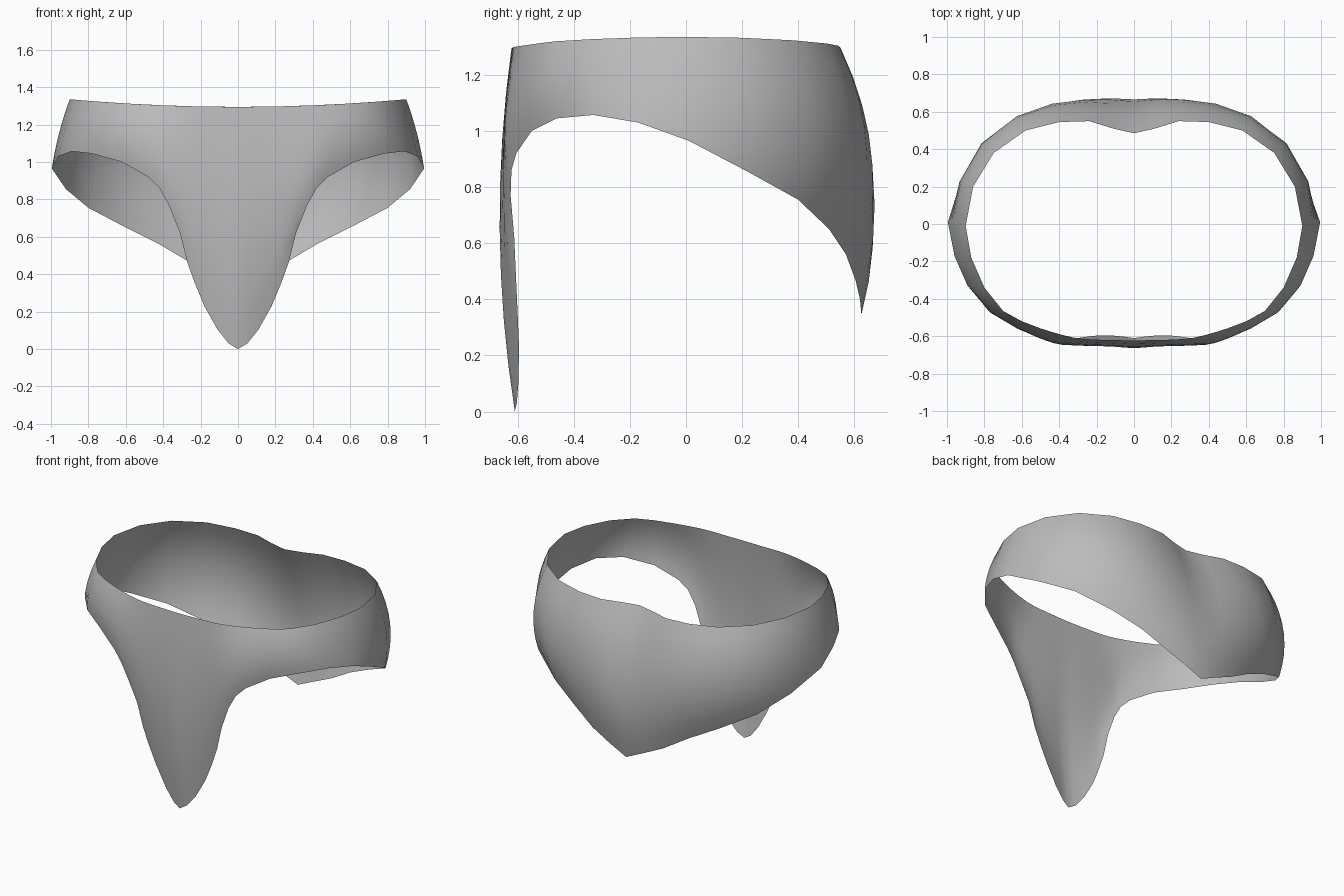
import bpy, bmesh
from mathutils import Vector

if "Cube" in bpy.data.objects:
    bpy.data.objects.remove(bpy.data.objects["Cube"])

# Hem (lower edge), right half, from the front tip round to the back point
HEM = [(0, -.61, 0), (.05, -.603, .03), (.11, -.597, .105), (.18, -.595, .23),
       (.23, -.6, .35), (.27, -.605, .46), (.31, -.612, .62), (.37, -.625, .77),
       (.42, -.622, .86), (.48, -.605, .92), (.62, -.55, 1.0), (.78, -.46, 1.045),
       (.89, -.33, 1.057), (.96, -.17, 1.03), (.995, .01, .965), (.92, .22, .855),
       (.8, .4, .755), (.6, .51, .65), (.42, .57, .56), (.26, .605, .465),
       (.12, .62, .40), (0, .625, .345)]
# Waist rim plan position and outward bulge of the cloth below it
RIM = [(0, -.622, .048), (.05, -.622, .048), (.11, -.62, .047), (.18, -.619, .046),
       (.23, -.617, .044), (.27, -.614, .042), (.32, -.608, .04), (.38, -.594, .036),
       (.43, -.58, .033), (.5, -.558, .03), (.6, -.52, .025), (.7, -.465, .02),
       (.8, -.34, .012), (.87, -.18, .008), (.9, -.01, .01), (.86, .2, .04),
       (.75, .38, .055), (.58, .5, .08), (.4, .545, .09), (.24, .55, .088),
       (.11, .51, .1), (0, .485, .1)]
ROWS = 8


def column(hem, rim, side):
    """Points of one strip of cloth from rim to hem."""
    low = Vector(hem)
    high = Vector((rim[0], rim[1], 1.295 + .05 * rim[0] ** 2))
    out = Vector((rim[0], rim[1] / .44, 0)).normalized()
    pts = []
    for i in range(ROWS + 1):
        t = i / ROWS
        p = high.lerp(low, t) + out * rim[2] * 4 * t * (1 - t)
        pts.append((p.x * side, p.y, p.z))
    return pts


# Right half, then the mirrored left half, as one closed loop of strips
n = len(HEM)
columns = [column(HEM[i], RIM[i], 1) for i in range(n)]
columns += [column(HEM[i], RIM[i], -1) for i in range(n - 2, 0, -1)]

bm = bmesh.new()
grid = [[bm.verts.new(p) for p in col] for col in columns]
for a, b in zip(grid, grid[1:] + grid[:1]):
    for j in range(ROWS):
        bm.faces.new((a[j], a[j + 1], b[j + 1], b[j])).smooth = True

mesh = bpy.data.meshes.new("loincloth")
bm.to_mesh(mesh)
bm.free()
cloth = bpy.data.objects.new("loincloth", mesh)
bpy.context.collection.objects.link(cloth)

grey = bpy.data.materials.new("grey cloth")
grey.diffuse_color = (.5, .5, .5, 1)
grey.use_nodes = True
grey.node_tree.nodes["Principled BSDF"].inputs["Base Color"].default_value = grey.diffuse_color
mesh.materials.append(grey)
